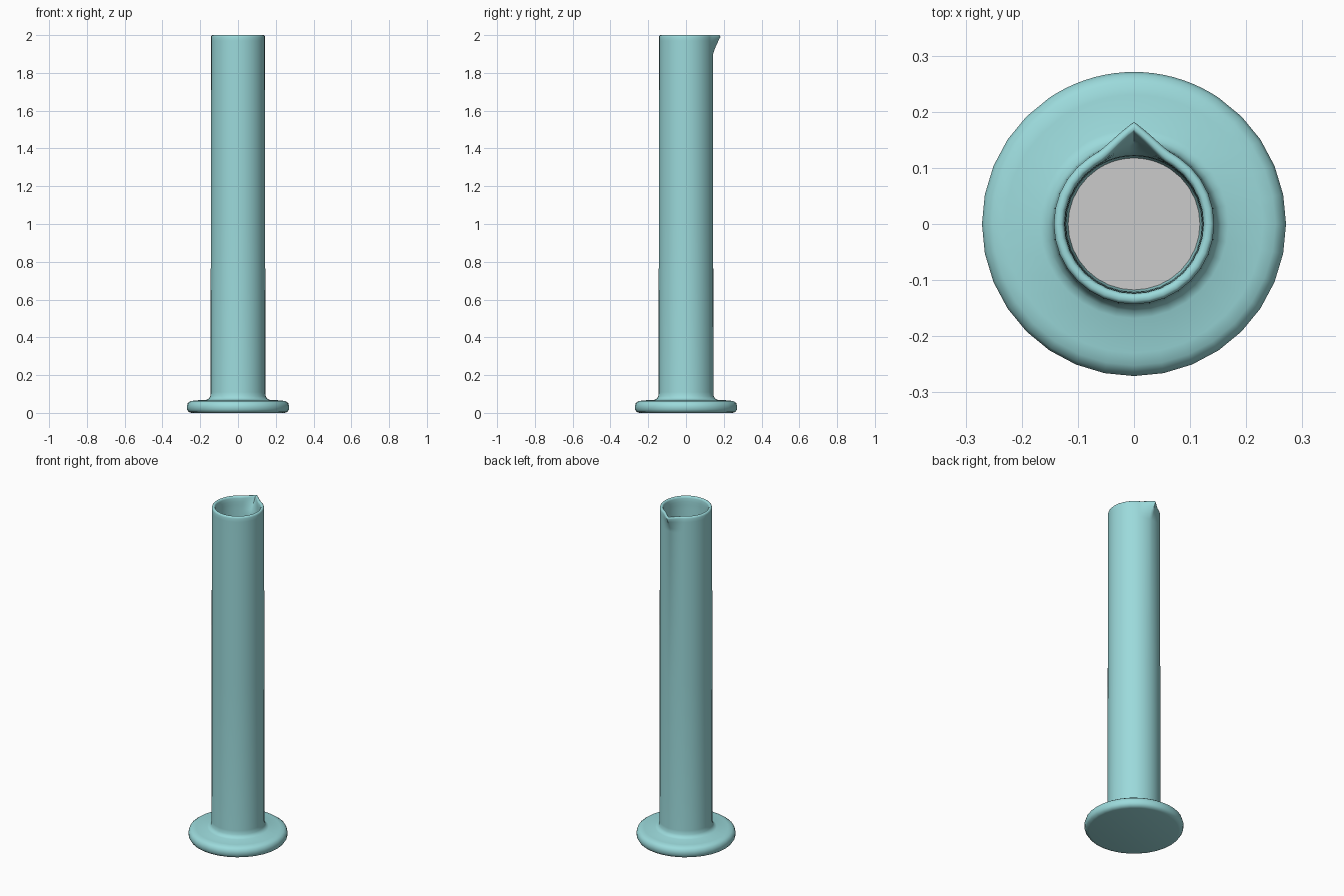
import bpy, bmesh, math

if "Cube" in bpy.data.objects:
    bpy.data.objects.remove(bpy.data.objects["Cube"])

mat = bpy.data.materials.new("teal_glass")
mat.diffuse_color = (0.33, 0.70, 0.71, 1)
mat.use_nodes = True
mat.node_tree.nodes["Principled BSDF"].inputs["Base Color"].default_value = mat.diffuse_color

# Angles round the axis: 32 even steps, finer around the spout at +y
step = math.tau / 32
angles = []
for i in range(32):
    a = i * step
    n = 3 if abs(a + step / 2 - math.pi / 2) < 0.6 else 1
    angles += [a + step * k / n for k in range(n)]


def spout(a, z):
    """Outward push that forms the pointed pouring lip."""
    d = abs(a - math.pi / 2)
    t = max(0.0, min(1.0, (z - 1.9) / 0.09))
    w = max(0.0, 1 - d / 0.5)
    return 0.039 * w ** 1.7 * t ** 1.2


# Profile from the underside, over the foot, up the wall, over the rim, down inside
profile = [(0.245, 0.0), (0.262, 0.005), (0.270, 0.018), (0.271, 0.035),
           (0.266, 0.052), (0.252, 0.062), (0.230, 0.066), (0.168, 0.069),
           (0.155, 0.075), (0.147, 0.088), (0.145, 0.11), (0.144, 1.0),
           (0.143, 1.90), (0.143, 1.925), (0.143, 1.95), (0.143, 1.97),
           (0.143, 1.99), (0.141, 1.997), (0.137, 2.0), (0.130, 2.0),
           (0.126, 1.997), (0.124, 1.99), (0.123, 1.97), (0.123, 1.95),
           (0.123, 1.925), (0.122, 1.90), (0.121, 1.0), (0.120, 0.085),
           (0.117, 0.07)]

bm = bmesh.new()
rings = []
for r, z in profile:
    ring = []
    for a in angles:
        q = r + spout(a, z)
        ring.append(bm.verts.new((q * math.cos(a), q * math.sin(a), z)))
    rings.append(ring)
n = len(angles)
for lo, hi in zip(rings, rings[1:]):
    for i in range(n):
        j = (i + 1) % n
        bm.faces.new((lo[i], lo[j], hi[j], hi[i]))
bm.faces.new(rings[0][::-1])
me = bpy.data.meshes.new("cylinder_body")
bm.to_mesh(me)
bm.free()
body = bpy.data.objects.new("cylinder_body", me)
bpy.context.collection.objects.link(body)
me.materials.append(mat)
bpy.context.view_layer.objects.active = body
body.select_set(True)
bpy.ops.object.shade_smooth_by_angle(angle=math.radians(50))

# Grey floor inside the tube
bpy.ops.mesh.primitive_circle_add(vertices=24, radius=0.119, fill_type='NGON',
                                  location=(0, 0, 0.072))
bpy.context.object.name = "inner_floor"
